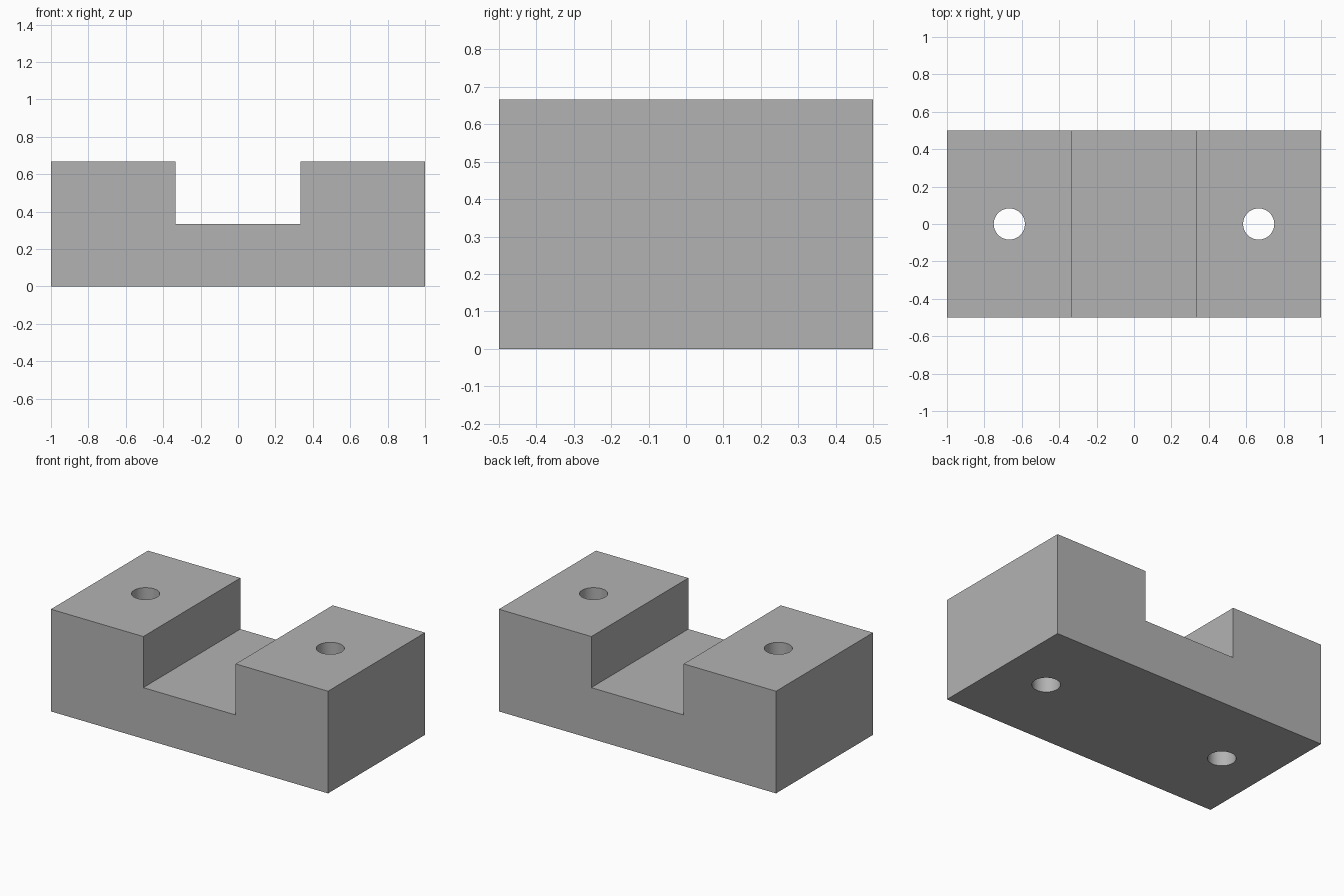
import bpy
import bmesh
import math

default = bpy.data.objects.get("Cube")
if default:
    bpy.data.objects.remove(default, do_unlink=True)

LENGTH, DEPTH, HEIGHT = 2.0, 1.0, 2 / 3
SLOT_HALF, SLOT_FLOOR = 1 / 3, 1 / 3
HOLE_X, HOLE_RADIUS = 2 / 3, 1 / 12

# Plain grey material
grey = bpy.data.materials.new("grey")
grey.use_nodes = True
colour = (0.45, 0.45, 0.45, 1)
grey.diffuse_color = colour
grey.node_tree.nodes["Principled BSDF"].inputs["Base Color"].default_value = colour

# Slotted block: U-shaped profile extruded from front to back
half = LENGTH / 2
right_side = [(half, 0), (half, HEIGHT), (SLOT_HALF, HEIGHT), (SLOT_HALF, SLOT_FLOOR)]
profile = right_side + [(-x, z) for x, z in reversed(right_side)]

bm = bmesh.new()
face = bm.faces.new([bm.verts.new((x, -DEPTH / 2, z)) for x, z in profile])
extruded = bmesh.ops.extrude_face_region(bm, geom=[face])["geom"]
bmesh.ops.translate(bm, vec=(0, DEPTH, 0),
                    verts=[v for v in extruded if isinstance(v, bmesh.types.BMVert)])
bmesh.ops.recalc_face_normals(bm, faces=bm.faces)
mesh = bpy.data.meshes.new("slotted_block")
bm.to_mesh(mesh)
bm.free()
mesh.materials.append(grey)
block = bpy.data.objects.new("slotted_block", mesh)
bpy.context.collection.objects.link(block)


# Vertical through holes, one in each raised end
def drill(x):
    bpy.ops.mesh.primitive_cylinder_add(vertices=64, radius=HOLE_RADIUS, depth=HEIGHT * 2,
                                        location=(x, 0, HEIGHT / 2))
    cutter = bpy.context.object
    cutter.name = "hole_cutter"
    cutter.hide_render = True
    cutter.data.materials.append(grey)
    cut = block.modifiers.new("hole", "BOOLEAN")
    cut.operation = "DIFFERENCE"
    cut.solver = "EXACT"
    cut.object = cutter
    bpy.context.view_layer.objects.active = block
    bpy.ops.object.modifier_apply(modifier=cut.name)
    bpy.data.objects.remove(cutter, do_unlink=True)


for side in (-1, 1):
    drill(side * HOLE_X)

# Smooth hole walls, crisp block edges
bpy.ops.object.select_all(action="DESELECT")
block.select_set(True)
bpy.context.view_layer.objects.active = block
bpy.ops.object.shade_smooth_by_angle(angle=math.radians(30))
